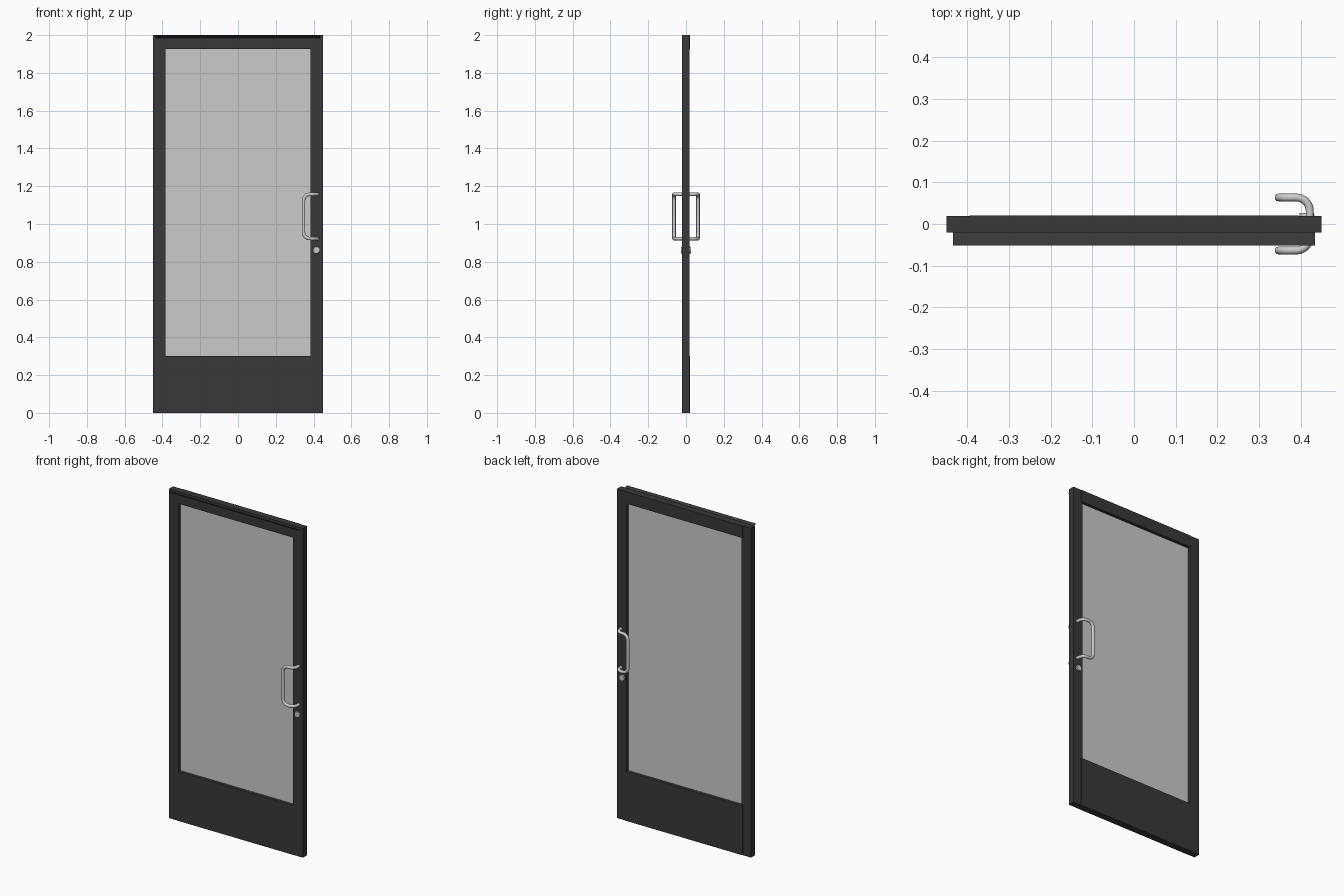
import bpy, math
from mathutils import Vector

if "Cube" in bpy.data.objects:
    bpy.data.objects.remove(bpy.data.objects["Cube"])


def material(name, rgba):
    m = bpy.data.materials.new(name)
    m.diffuse_color = rgba
    m.use_nodes = True
    m.node_tree.nodes["Principled BSDF"].inputs["Base Color"].default_value = m.diffuse_color
    return m


DARK = material("dark_metal", (0.04, 0.04, 0.04, 1))
GLASS = material("glass", (0.52, 0.52, 0.52, 0.5))


def box(name, x, y, z, mat):
    """Box from (min, max) ranges on each axis."""
    bpy.ops.mesh.primitive_cube_add(size=1, location=[(a + b) / 2 for a, b in (x, y, z)])
    ob = bpy.context.object
    ob.name = name
    ob.scale = [b - a for a, b in (x, y, z)]
    bpy.ops.object.transform_apply(location=False, rotation=False, scale=True)
    ob.data.materials.append(mat)
    return ob


def rounded_path(pts, r, steps=6):
    """Replace each inner corner of a path with a smooth arc."""
    pts = [Vector(p) for p in pts]
    out = [pts[0]]
    for a, p, b in zip(pts, pts[1:], pts[2:]):
        s, e = (a - p).normalized() * r, (b - p).normalized() * r
        for i in range(steps + 1):
            t = i / steps * math.pi / 2
            out.append(p + s * (1 - math.sin(t)) + e * (1 - math.cos(t)))
    return out + [pts[-1]]


def pull_handle(name, side):
    y0, y1 = side * 0.015, side * 0.0635
    path = rounded_path([(0.422, y0, 1.157), (0.422, y1, 1.157), (0.347, y1, 1.157),
                         (0.347, y1, 0.923), (0.422, y1, 0.923), (0.422, y0, 0.923)], 0.032)
    cu = bpy.data.curves.new(name, 'CURVE')
    cu.dimensions = '3D'
    cu.bevel_depth = 0.0095
    cu.bevel_resolution = 3
    cu.use_fill_caps = True
    sp = cu.splines.new('POLY')
    sp.points.add(len(path) - 1)
    for q, p in zip(sp.points, path):
        q.co = (*p, 1)
    sp.use_smooth = True
    bpy.context.collection.objects.link(bpy.data.objects.new(name, cu))


def lock(name, side):
    # Tapered cylinder with its small face pointing outward
    bpy.ops.mesh.primitive_cone_add(vertices=24, radius1=0.019, radius2=0.017, depth=0.014,
                                    location=(0.415, side * 0.02, 0.862),
                                    rotation=(-side * math.pi / 2, 0, 0))
    bpy.context.object.name = name
    bpy.ops.object.shade_smooth_by_angle()


# Stiles either side of the glass
for s, label in ((-1, "left"), (1, "right")):
    box(label + "_stile", sorted((s * 0.385, s * 0.45)), (-0.02, 0.019), (0, 2), DARK)

# Rails stand slightly proud of the stiles
box("top_rail", (-0.395, 0.395), (-0.021, 0.021), (1.927, 2), DARK)
box("bottom_rail", (-0.395, 0.395), (-0.021, 0.021), (0, 0.3), DARK)

# Glass
box("glass_pane", (-0.387, 0.387), (-0.003, 0.003), (0.298, 1.929), GLASS)

# Thin sheet tilted up along the top of the front
strip = bpy.data.meshes.new("top_weather_strip")
strip.from_pydata([(-0.434, -0.019, 1.984), (0.434, -0.019, 1.984),
                   (0.434, -0.052, 1.998), (-0.434, -0.052, 1.998)], [], [(0, 3, 2, 1)])
strip.materials.append(DARK)
bpy.context.collection.objects.link(bpy.data.objects.new("top_weather_strip", strip))

# Pull handles and locks, front and back
for s, label in ((-1, "front"), (1, "back")):
    pull_handle(label + "_pull_handle", s)
    lock(label + "_lock_cylinder", s)
